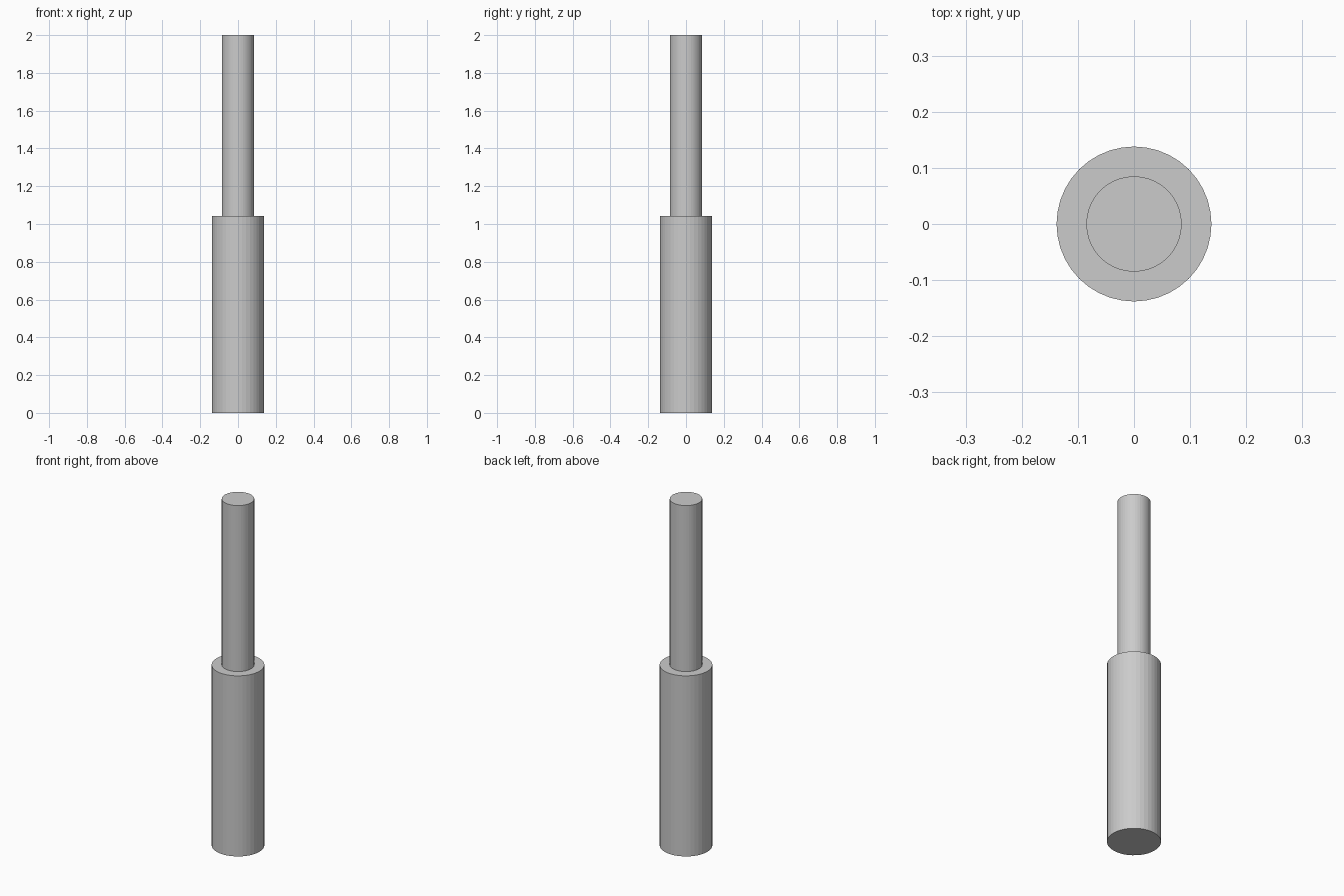
import bpy

if "Cube" in bpy.data.objects:
    bpy.data.objects.remove(bpy.data.objects["Cube"])

SIDES = 40


def cylinder(name, radius, z0, z1):
    bpy.ops.mesh.primitive_cylinder_add(
        vertices=SIDES, radius=radius, depth=z1 - z0, location=(0, 0, (z0 + z1) / 2))
    obj = bpy.context.object
    obj.name = name
    return obj


# Wide lower sleeve
cylinder("lower_sleeve", 0.138, 0.0, 1.042)

# Thin rod rising from the sleeve
cylinder("upper_rod", 0.085, 1.042, 2.0)
